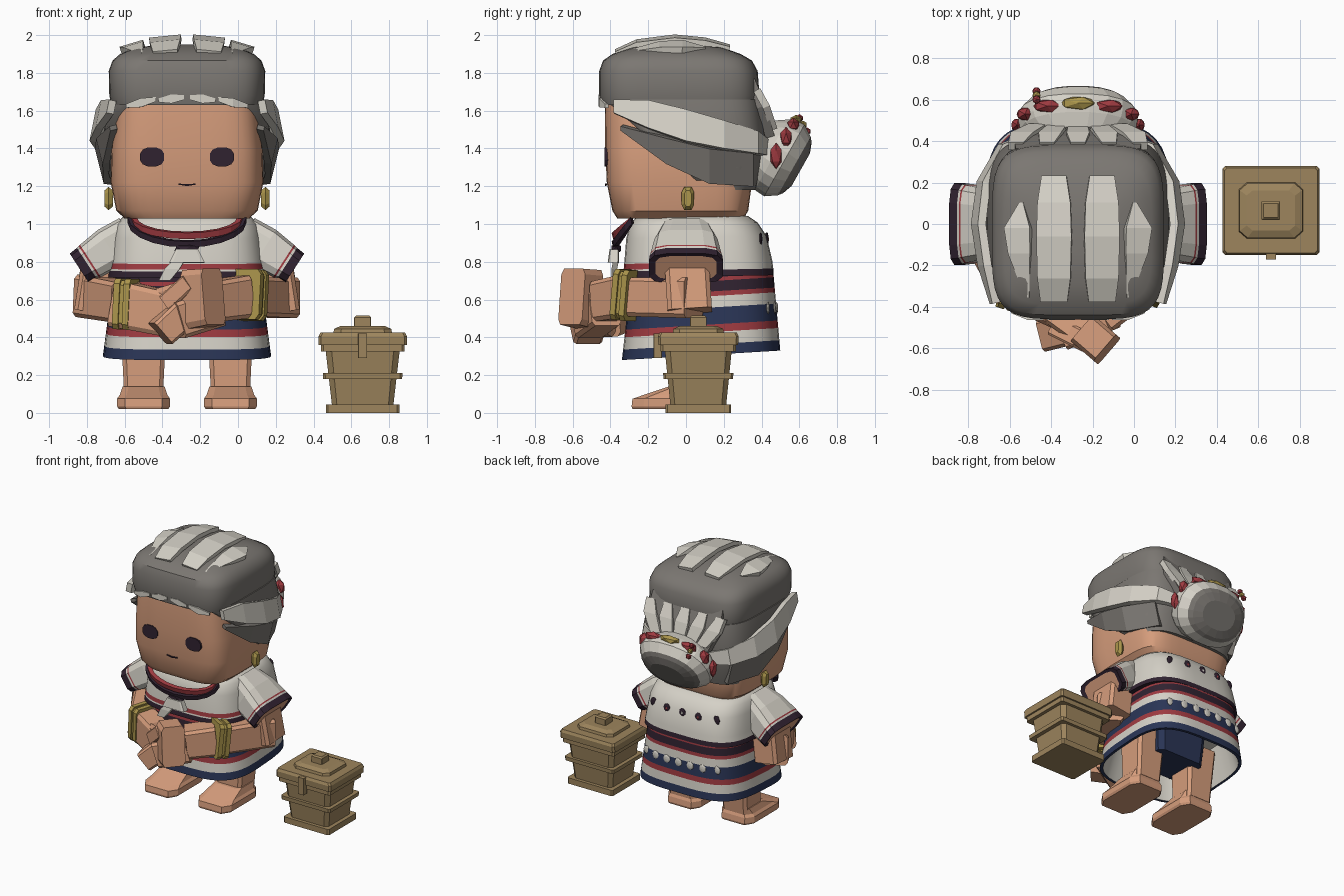
import bpy, bmesh, math
from mathutils import Vector

cube = bpy.data.objects.get("Cube")
if cube:
    bpy.data.objects.remove(cube, do_unlink=True)

CX = -0.27  # figure centre; all parts are placed relative to it


def material(name, r, g, b):
    lin = [((c / 255 + 0.055) / 1.055) ** 2.4 for c in (r, g, b)] + [1]
    m = bpy.data.materials.new(name)
    m.use_nodes = True
    m.diffuse_color = lin
    bsdf = m.node_tree.nodes["Principled BSDF"]
    bsdf.inputs["Base Color"].default_value = lin
    bsdf.inputs["Roughness"].default_value = 0.9
    return m


SKIN = material("skin", 214, 157, 124)
HAIR = material("dark grey hair", 123, 119, 114)
WHITE = material("off white", 213, 209, 199)
RED = material("red trim", 158, 58, 64)
NAVY = material("navy trim", 42, 53, 86)
DARK = material("dark plum", 48, 34, 48)
GOLD = material("old gold", 172, 150, 76)
WOOD = material("brown basket", 157, 133, 93)


def finish(name, bm, mats, smooth=False):
    bmesh.ops.recalc_face_normals(bm, faces=bm.faces)
    bmesh.ops.translate(bm, verts=bm.verts, vec=(CX, 0, 0))
    me = bpy.data.meshes.new(name)
    bm.to_mesh(me)
    bm.free()
    for m in mats:
        me.materials.append(m)
    ob = bpy.data.objects.new(name, me)
    bpy.context.collection.objects.link(ob)
    if smooth:
        bpy.ops.object.select_all(action="DESELECT")
        ob.select_set(True)
        bpy.context.view_layer.objects.active = ob
        bpy.ops.object.shade_smooth_by_angle(angle=math.radians(35))
    return ob


def loft(name, stations, mats, axis=(0, 0, 1), side=(1, 0, 0), n=8, p=8, smooth=False, tilt=0):
    """Rounded-box sections (centre, half a, half b) joined along an axis; one material per segment."""
    ax = Vector(axis).normalized()
    sd = Vector(side)
    sd = (sd - ax * sd.dot(ax)).normalized()
    up = ax.cross(sd)
    uniq = list(dict.fromkeys(mats))
    bm = bmesh.new()
    rings = []
    for c, a, b in stations:
        ring = []
        for i in range(n):
            t = math.tau * (i + 0.5) / n
            u, v = [math.copysign(abs(f) ** (2 / p), f) for f in (math.cos(t), math.sin(t))]
            co = Vector(c) + sd * a * u + up * b * v
            co.z += tilt * co.y
            ring.append(bm.verts.new(co))
        rings.append(ring)
    pick = lambda i: uniq.index(mats[min(i, len(mats) - 1)])
    for k in range(len(rings) - 1):
        for i in range(n):
            j = (i + 1) % n
            f = bm.faces.new((rings[k][i], rings[k][j], rings[k + 1][j], rings[k + 1][i]))
            f.material_index = pick(k)
    bm.faces.new(rings[0]).material_index = pick(0)
    bm.faces.new(rings[-1]).material_index = pick(len(rings))
    return finish(name, bm, uniq, smooth)


def stack(name, levels, mats, x=0, **kw):
    """Upright loft from (z, centre y, half x, half y)."""
    return loft(name, [((x, cy, z), a, b) for z, cy, a, b in levels], mats, **kw)


def limb(name, a, b, w0, w1, mat, **kw):
    a, b = Vector(a), Vector(b)
    return loft(name, [(a, *w0), (b, *w1)], [mat], axis=b - a, **kw)


def ribbon(name, pts, width_dir, thick, mat):
    """Flat strip along points (x, y, z, half width)."""
    bm = bmesh.new()
    w = Vector(width_dir).normalized()
    P = [Vector(q[:3]) for q in pts]
    rings = []
    for i, q in enumerate(pts):
        t = P[min(i + 1, len(P) - 1)] - P[max(i - 1, 0)]
        nrm = t.cross(w).normalized() * thick / 2
        rings.append([bm.verts.new(P[i] + w * q[3] * s + nrm * k) for s, k in ((1, 1), (1, -1), (-1, -1), (-1, 1))])
    for r, s in zip(rings, rings[1:]):
        for i in range(4):
            bm.faces.new((r[i], r[i - 1], s[i - 1], s[i]))
    bm.faces.new(rings[0])
    bm.faces.new(rings[-1])
    return finish(name, bm, [mat])


def gem(name, co, size, mat, sub=1):
    bm = bmesh.new()
    bmesh.ops.create_icosphere(bm, subdivisions=sub, radius=1)
    bmesh.ops.scale(bm, vec=size, verts=bm.verts)
    bmesh.ops.translate(bm, vec=co, verts=bm.verts)
    return finish(name, bm, [mat])


def mid(a, b, t):
    return [u + (v - u) * t for u, v in zip(a, b)]


# Head and face
stack("head", [(1.03, -.03, .33, .335), (1.07, -.03, .375, .36), (1.22, -.035, .405, .385),
               (1.4, -.04, .4, .388), (1.62, -.04, .38, .39), (1.72, -.04, .37, .38)], [SKIN], n=40, p=4.5, smooth=True)
for s, side in ((-1, "right"), (1, "left")):
    loft(side + "_eye", [((s * .185, -.41, 1.355), .066, .052), ((s * .185, -.431, 1.355), .066, .052)],
         [DARK], axis=(0, -1, 0), n=12, p=2.4)
    loft(side + "_earring", [((s * (.415 + d), .01, 1.135), a, b) for d, a, b in ((-.022, .02, .045), (0, .035, .065), (.022, .02, .045))],
         [GOLD], axis=(1, 0, 0), side=(0, 1, 0), p=3)
ribbon("mouth", [(-.045, -.423, 1.211, .003), (0, -.425, 1.206, .005), (.045, -.423, 1.211, .003)], (0, 0, 1), .008, DARK)

# Hair: cap on top, slanted shell behind the ears
stack("hair_cap", [(1.63, -.035, .4, .415), (1.68, -.035, .412, .425), (1.81, -.04, .415, .42), (1.865, -.045, .395, .395),
                   (1.9, -.05, .355, .34), (1.935, -.05, .27, .24), (1.95, -.05, .12, .1)], [HAIR], n=40, p=4.5, smooth=True)
shell = stack("hair_back", [(1.18, .0, .39, .37), (1.3, .0, .425, .40), (1.5, .0, .44, .425), (1.66, -.02, .415, .42)],
              [HAIR], n=40, p=4, smooth=True)
bm = bmesh.new()
bm.from_mesh(shell.data)
bmesh.ops.bisect_plane(bm, geom=bm.verts[:] + bm.edges[:] + bm.faces[:], plane_co=(0, .1, 1.19),
                       plane_no=(0, -.46, -.52), clear_outer=True)
bmesh.ops.holes_fill(bm, edges=bm.edges[:])
bm.to_mesh(shell.data)
bm.free()
ribbon("nape_hair", [(0, .34, 1.76, .3), (0, .4, 1.62, .31), (0, .445, 1.46, .24)], (1, 0, 0), .05, HAIR)

# Pale locks: crown, temples, fringe and the fan gathered into the bun
for s, side in ((-1, "right"), (1, "left")):
    ribbon(side + "_crown_lock", [(s * .115, y, z, w) for y, z, w in
           ((-.37, 1.905, .065), (-.26, 1.955, .08), (-.06, 1.98, .085), (.1, 1.965, .08), (.23, 1.93, .06))],
           (1, 0, -s * .1), .03, WHITE)
    ribbon(side + "_crown_point", [(s * x, y, z, w) for x, y, z, w in
           ((.24, -.35, 1.89, .01), (.28, -.14, 1.935, .055), (.29, -.02, 1.94, .065), (.27, .1, 1.92, .01))],
           (1, 0, -s * .3), .035, WHITE)
    ribbon(side + "_temple_lock", [(s * x, y, z, w) for x, y, z, w in
           ((.4, -.38, 1.62, .035), (.45, -.2, 1.58, .075), (.48, 0, 1.52, .085), (.455, .2, 1.47, .075),
            (.36, .37, 1.43, .06), (.2, .43, 1.4, .04))], (s * -.2, 0, 1), .04, WHITE)
    ribbon(side + "_lower_lock", [(s * x, y, z, w) for x, y, z, w in
           ((.39, -.34, 1.51, .012), (.445, -.1, 1.39, .07), (.445, .12, 1.31, .095), (.34, .35, 1.29, .09))],
           (s * .25, 0, 1), .04, HAIR)
    for x0, x1, z0, z1, y1 in ((.015, .15, 1.67, 1.655, -.452), (.165, .32, 1.66, 1.625, -.42)):
        m = (x0 + x1) / 2
        ribbon(side + "_fringe", [(s * x0, -.453, z0, .012), (s * m, -.452, (z0 + z1) / 2, .024), (s * x1, y1, z1, .01)],
               (0, 0, 1), .02, WHITE)
for i in range(-2, 3):
    x = i * .15
    ribbon("gathered_lock", [(x, .375, 1.71, .035), (x * .9, .425, 1.62, .055), (x * .65, .465, 1.5, .045)], (1, 0, 0), .04, WHITE)

# Bun with a flower garland
back = Vector((0, .87, -.49))
rise = Vector((0, .49, .87))
bun = Vector((0, .39, 1.41))
loft("hair_bun", [(bun + back * t, a, b) for t, a, b in
     ((0, .22, .16), (.06, .28, .2), (.09, .29, .215), (.15, .29, .22), (.21, .24, .18), (.23, .21, .155), (.25, .14, .1))],
     [WHITE, WHITE, WHITE, WHITE, HAIR], axis=back, n=20, p=2.3)
for i in range(7):
    t = math.pi * i / 6
    top = math.sin(t) ** 2
    co = bun + back * .1 + Vector((.295 * math.cos(t), 0, 0)) + rise * .215 * math.sin(t)
    gem("garland_flower", co, (.03 + .06 * top, .035, .07 - .04 * top), GOLD if i == 3 else RED)
for k, m in enumerate((RED, GOLD, RED)):
    gem("hair_pin", (-.2, .6 + .02 * k, 1.56 - .035 * k), (.022, .022, .022), m)

# Skirt with woven stripes and an open hem
hem, waist = (.3, .08, .445, .42), (.75, .085, .385, .375)
cuts = [.3, .355, .42, .46, .55, .61, .635, .69, .71, .75]
inner = [(.56, .085, .36, .34), (.3, .08, .425, .4)]
stack("skirt", inner + [mid(hem, waist, (z - .3) / .45) for z in cuts],
      [WHITE, NAVY, NAVY, WHITE, RED, NAVY, WHITE, RED, DARK, RED, DARK], n=40, p=3.4, smooth=True, tilt=.06)
stack("underskirt", [(.32, .06, .2, .15), (.56, .06, .22, .17)], [NAVY])

# Blouse with a red line on the front only, collar and sleeves
blouse = [(.72, .065, .425, .4), (.755, .065, .42, .398), (.765, .065, .418, .396), (.795, .065, .413, .393),
          (.93, .055, .395, .372), (1.0, .04, .375, .34), (1.035, .03, .34, .3), (1.05, .02, .26, .24)]
top = stack("blouse", blouse, [DARK, WHITE, RED, WHITE], n=40, p=3.4, smooth=True, tilt=.02)
for f in top.data.polygons:
    if f.material_index == 2 and f.center.y > .1:
        f.material_index = 1
stack("collar", [(1.03, .0, .335, .3), (1.048, .0, .335, .31)], [DARK], n=32, p=3.4)
for s, side in ((-1, "right"), (1, "left")):
    a, b = Vector((s * .3, 0, .94)), Vector((s * .57, 0, .765))
    widths = ((0, .13, .11), (.4, .17, .12), (.78, .19, .105), (.81, .192, .103), (.85, .195, .1), (1, .2, .095), (.98, .165, .075))
    loft(side + "_sleeve", [(a.lerp(b, t), w, h) for t, w, h in widths], [WHITE, WHITE, RED, WHITE, DARK, DARK, SKIN],
         axis=b - a, side=(0, 1, 0), n=12, p=4)


def back_y(x, ring):
    return ring[1] + ring[3] * (1 - abs(x / ring[2]) ** 3.4) ** (1 / 3.4)


# Embroidered dots on the back
for i in range(-2, 3):
    x = i * .135
    gem("blouse_dot", (x, back_y(x, blouse[4]) + .002, .92), (.028, .009, .036), DARK, 2)
    if abs(i) < 2:
        gem("dot_centre", (x, back_y(x, blouse[4]) + .008, .92), (.011, .006, .014), RED if i else WHITE)
for i in range(-3, 4):
    x = i * .1
    gem("skirt_dot", (x, back_y(x, mid(hem, waist, .52)), .555), (.03, .009, .032), WHITE, 2)

# Necklaces and neck tie
for name, r, drop, w, m in (("outer_necklace", .3, .125, .016, DARK), ("red_necklace", .28, .08, .017, RED)):
    ribbon(name, [(r * math.cos(t), -.285 - .09 * math.sin(t), 1.02 - drop * math.sin(t), w)
                  for t in [math.pi * i / 10 for i in range(11)]], (0, -.25, 1), .03, m)
gem("tie_knot", (0, -.37, .87), (.075, .03, .03), DARK)
limb("tie_band", (0, -.38, .865), (0, -.385, .795), (.06, .025), (.095, .03), WHITE)
ribbon("tie_tail", [(-.04, -.37, .81, .03), (-.08, -.38, .76, .04), (-.12, -.38, .7, .03)], (1, 0, 0), .03, WHITE)

# Arms and clasped hands: chains of blocks (start, end, half height, half depth)
chains = {
    "left": (("forearm", (.52, .04, .61), (.29, -.32, .615), .11, .095),
             ("wrist", (.3, -.31, .615), (.13, -.44, .59), .115, .085),
             ("hand", (.15, -.43, .56), (-.06, -.52, .49), .105, .085),
             ("fingers", (-.02, -.5, .53), (-.14, -.53, .42), .08, .08)),
    "right": (("forearm", (-.52, .04, .62), (-.32, -.32, .585), .115, .095),
              ("wrist", (-.37, -.3, .58), (-.08, -.43, .52), .125, .085),
              ("hand", (-.1, -.42, .53), (.08, -.55, .59), .135, .08),
              ("fingers", (.03, -.51, .6), (.14, -.605, .615), .16, .085),
              ("thumb", (-.1, -.5, .58), (.02, -.56, .69), .05, .05))}
for side, chain in chains.items():
    s = 1 if side == "left" else -1
    limb(side + "_upper_arm", (s * .45, 0, .86), (s * .5, .02, .54), (.1, .12), (.1, .12), SKIN)
    for part, a, b, h, d in chain:
        limb(f"{side}_{part}", a, b, (h, d), (h * .95, d), SKIN, side=(0, 0, 1))
# Paired bangles
for side, c, d in (("left", (.335, -.265, .62), (-.5, -.85, .1)), ("right", (-.36, -.295, .578), (.95, -.3, -.05))):
    d = Vector(d).normalized()
    for t, w in ((0, .137), (.03, .127), (.055, .137)):
        limb(side + "_bangle", Vector(c) + d * t, Vector(c) + d * (t + .033), (w, w - .025), (w, w - .025), GOLD, side=(0, 0, 1))

# Legs and feet
for s, side in ((-1, "right"), (1, "left")):
    x = s * .23
    stack(side + "_leg", [(.1, .03, .105, .1), (.5, .05, .125, .12)], [SKIN], x=x)
    stack(side + "_foot", [(.02, -.075, .135, .215), (.035, -.075, .145, .22), (.075, -.075, .145, .215),
                           (.095, -.05, .13, .18), (.14, .02, .115, .115)], [SKIN], x=x, p=5)

# Lidded basket standing beside the figure
BX, BY = .93, .065
parts = (("basket_base", ((0, .195, .175), (.045, .195, .175)), 30),
         ("basket_body", ((.04, .165, .15), (.38, .205, .185)), 10),
         ("basket_band", ((.18, .21, .185), (.21, .212, .187)), 30),
         ("basket_rim", ((.325, .222, .2), (.36, .222, .2)), 30),
         ("basket_lid", ((.36, .235, .212), (.405, .235, .215), (.425, .225, .205)), 30),
         ("lid_step", ((.42, .16, .14), (.445, .155, .135), (.46, .12, .1)), 6),
         ("lid_knob", ((.45, .045, .045), (.505, .045, .045), (.515, .035, .035)), 30))
for name, levels, p in parts:
    stack(name, [(z, BY, a, b) for z, a, b in levels], [WOOD], x=BX, p=p)
stack("basket_clasp", [(.29, -.15, .024, .022), (.42, -.15, .024, .022)], [WOOD], x=BX, p=30)
